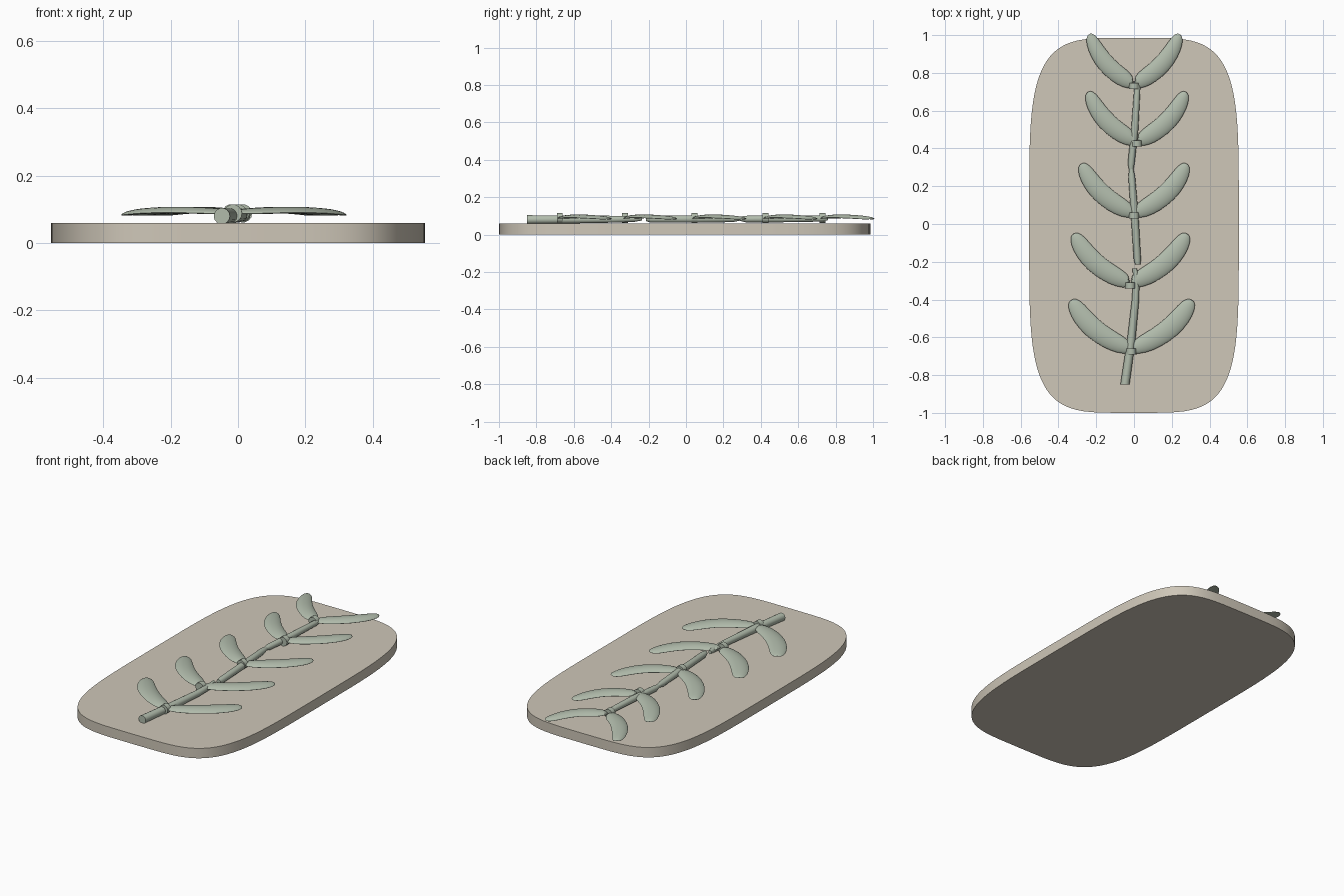
import bpy, bmesh, math
from mathutils import Vector

if "Cube" in bpy.data.objects:
    bpy.data.objects.remove(bpy.data.objects["Cube"])


def material(name, col):
    m = bpy.data.materials.new(name)
    m.diffuse_color = (*col, 1)
    m.use_nodes = True
    m.node_tree.nodes["Principled BSDF"].inputs["Base Color"].default_value = m.diffuse_color
    return m


STONE = material("stone", (0.62, 0.57, 0.48))
GREEN = material("leaf_green", (0.44, 0.50, 0.41))


def loft(name, rings, mat, subdiv=0, angle=40):
    """Closed skin through rings of points, capped at both ends."""
    bm = bmesh.new()
    rows = [[bm.verts.new(p) for p in r] for r in rings]
    n = len(rows[0])
    for a, b in zip(rows, rows[1:]):
        for i in range(n):
            bm.faces.new((a[i], a[(i + 1) % n], b[(i + 1) % n], b[i]))
    bm.faces.new(rows[0])
    bm.faces.new(rows[-1])
    bmesh.ops.recalc_face_normals(bm, faces=bm.faces)
    me = bpy.data.meshes.new(name)
    bm.to_mesh(me)
    bm.free()
    me.materials.append(mat)
    ob = bpy.data.objects.new(name, me)
    bpy.context.collection.objects.link(ob)
    if subdiv:
        ob.modifiers.new("smooth", 'SUBSURF').levels = subdiv
        ob.modifiers["smooth"].render_levels = subdiv
    bpy.ops.object.select_all(action='DESELECT')
    ob.select_set(True)
    bpy.context.view_layer.objects.active = ob
    bpy.ops.object.shade_smooth_by_angle(angle=math.radians(angle))
    return ob


def tube(name, pts, n=14):
    """Round tube running along y; pts are (x, y, z, radius)."""
    rings = [[(x + r * math.cos(2 * math.pi * i / n), y,
               z + r * math.sin(2 * math.pi * i / n)) for i in range(n)]
             for x, y, z, r in pts]
    return loft(name, rings, GREEN)


# Backing plate: superellipse outline
def outline(z, n=96, e=0.45):
    def pw(v):
        return math.copysign(abs(v) ** e, v)
    return [(0.555 * pw(math.cos(2 * math.pi * i / n)),
             -0.007 + 0.993 * pw(math.sin(2 * math.pi * i / n)), z) for i in range(n)]


loft("plate", [outline(0), outline(0.06)], STONE, angle=30)

# Stem in three tapered lengths
tube("stem_lower", [(-0.048, -0.85, 0.08, 0.024), (-0.015, -0.62, 0.081, 0.022),
                    (0.008, -0.40, 0.082, 0.019), (0.012, -0.28, 0.084, 0.017),
                    (0.003, -0.235, 0.086, 0.011)])
tube("stem_middle", [(0.02, -0.215, 0.085, 0.013), (0.018, -0.19, 0.083, 0.019),
                     (0.004, 0.04, 0.083, 0.02), (-0.012, 0.25, 0.084, 0.018),
                     (-0.015, 0.295, 0.086, 0.01)])
tube("stem_upper", [(-0.015, 0.285, 0.085, 0.011), (-0.015, 0.32, 0.083, 0.018),
                    (0.004, 0.50, 0.084, 0.019), (0.018, 0.73, 0.085, 0.016),
                    (0.018, 0.76, 0.086, 0.009)])

# Leaf edges measured from the node: (lower x, lower y, upper x, upper y, centre z)
EDGES = [(0.00, -0.018, 0.00, 0.050, 0.090), (0.08, -0.010, 0.05, 0.088, 0.094),
         (0.155, 0.022, 0.11, 0.122, 0.097), (0.245, 0.080, 0.17, 0.168, 0.097),
         (0.308, 0.155, 0.225, 0.224, 0.093), (0.335, 0.215, 0.262, 0.264, 0.088),
         (0.338, 0.250, 0.292, 0.280, 0.085), (0.328, 0.268, 0.312, 0.278, 0.083)]


def leaf(name, nx, ny, reach):
    n, rings = 12, []
    for lx, ly, ux, uy, cz in EDGES:
        lo, up = Vector((lx, ly)), Vector((ux, uy))
        arch = min(1, (up - lo).length / 0.1)
        ring = []
        for i in range(n):
            a = 2 * math.pi * i / n
            p = (lo + up) / 2 + (up - lo) / 2 * math.cos(a)
            z = cz + 0.009 * arch * math.sin(a) - 0.010 * arch * math.cos(a) ** 2
            ring.append((nx + p.x * reach / 0.333, ny + p.y, z + 0.003))
        rings.append(ring)
    loft(name, rings, GREEN, subdiv=1, angle=60)


# Nodes: (x, y, left limit, right limit), each with a collar and a leaf pair
NODES = [(-0.015, -0.675, -0.345, 0.32), (-0.02, -0.325, -0.333, 0.295),
         (0.0, 0.045, -0.293, 0.293), (0.015, 0.425, -0.256, 0.288),
         (0.0, 0.73, -0.25, 0.255)]
for k, (x, y, left, right) in enumerate(NODES, 1):
    tube(f"collar_{k}", [(x, y - 0.016, 0.088, 0.027), (x, y + 0.016, 0.088, 0.027)])
    leaf(f"leaf_left_{k}", x, y, left - x)
    leaf(f"leaf_right_{k}", x, y, right - x)
